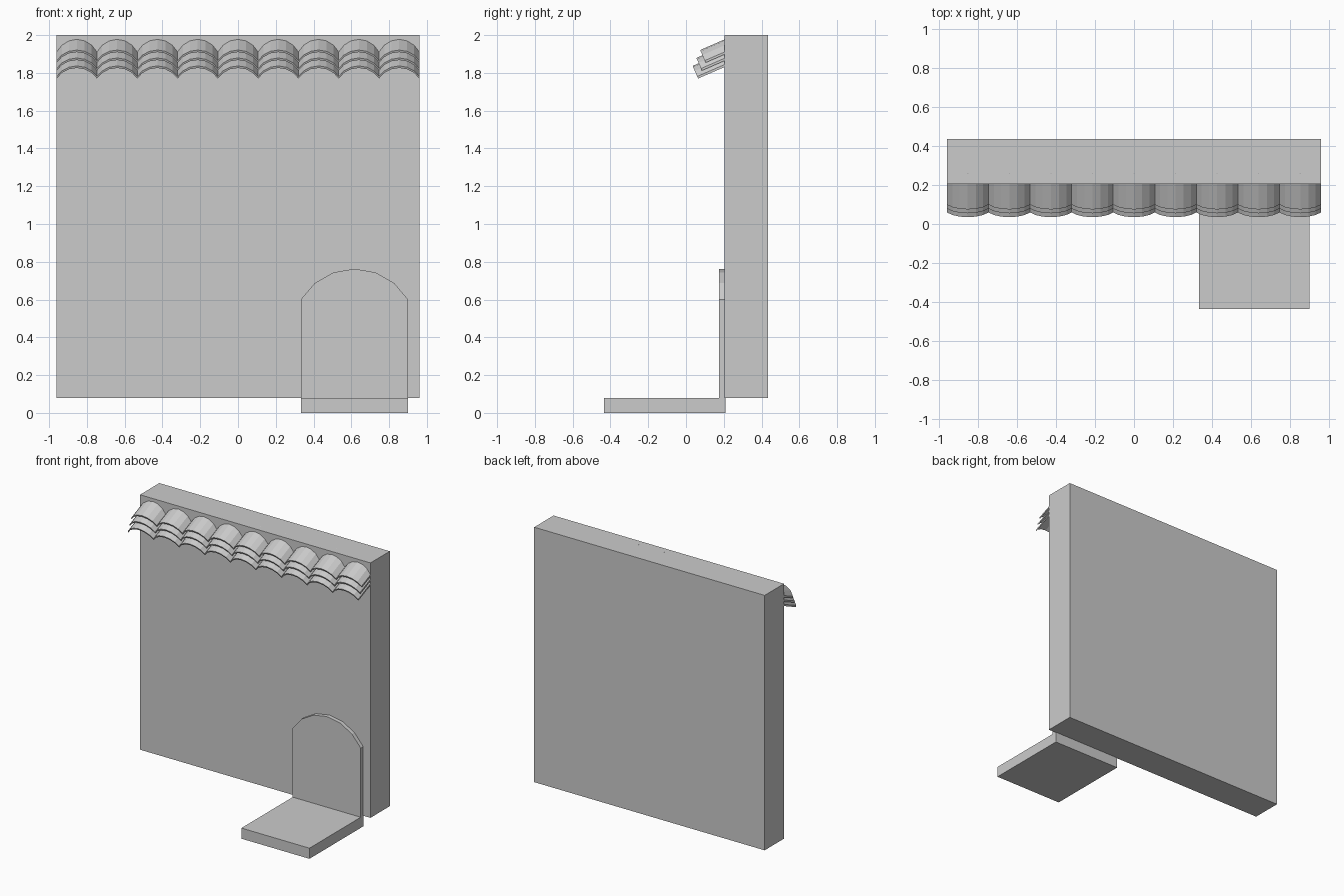
import bpy, bmesh, math
from mathutils import Vector

if "Cube" in bpy.data.objects:
    bpy.data.objects.remove(bpy.data.objects["Cube"])


def prism(name, profile, extrude):
    """Closed solid from a planar outline pushed along a vector."""
    bm = bmesh.new()
    face = bm.faces.new([bm.verts.new(p) for p in profile])
    geo = bmesh.ops.extrude_face_region(bm, geom=[face], use_keep_orig=True)
    moved = [g for g in geo["geom"] if isinstance(g, bmesh.types.BMVert)]
    bmesh.ops.translate(bm, verts=moved, vec=extrude)
    bmesh.ops.recalc_face_normals(bm, faces=bm.faces)
    mesh = bpy.data.meshes.new(name)
    bm.to_mesh(mesh)
    bm.free()
    ob = bpy.data.objects.new(name, mesh)
    bpy.context.collection.objects.link(ob)
    return ob


def box(name, x0, x1, y0, y1, z0, z1):
    pts = [(x0, y0, z0), (x1, y0, z0), (x1, y0, z1), (x0, y0, z1)]
    return prism(name, pts, (0, y1 - y0, 0))


def arch(half, segs=6, sweep=math.radians(59.5)):
    """Shallow arc of given half width, apex at (0, 0), left to right."""
    r = half / math.sin(sweep)
    angs = [sweep * (2 * i / segs - 1) for i in range(segs + 1)]
    return [(r * math.sin(a), r * (math.cos(a) - 1)) for a in angs]


# wall and doorstep
box("wall", -0.96, 0.96, 0.205, 0.435, 0.08, 2.0)
box("doorstep", 0.333, 0.90, -0.435, 0.21, 0.0, 0.08)

# arched door panel
cx, apex = 0.6165, 0.763
outline = [(cx + x, 0.175, apex + z) for x, z in arch(0.2835)]
outline += [(0.90, 0.175, 0.08), (0.333, 0.175, 0.08)]
prism("door", outline, (0, 0.033, 0))

# three stepped rows of nine curved roof tiles, sloping out from the wall
COLS, WIDTH, THICK = 9, 1.92 / 9, 0.012
tilt = math.radians(23.5)
along = Vector((0, math.cos(tilt), math.sin(tilt)))
up = Vector((0, -math.sin(tilt), math.cos(tilt)))
curve = arch(WIDTH / 2)
section = curve + [(x, n - THICK) for x, n in reversed(curve)]
for row in range(3):
    front = Vector((-0.96 + WIDTH / 2, 0.035 + 0.02 * row, 1.837 + 0.042 * row))
    pts = [front + Vector((x, 0, 0)) + up * n for x, n in section]
    tiles = prism(f"roof_tile_row_{row + 1}", pts, along * 0.2)
    arr = tiles.modifiers.new("columns", 'ARRAY')
    arr.count = COLS
    arr.use_relative_offset = False
    arr.use_constant_offset = True
    arr.constant_offset_displace = (WIDTH, 0, 0)
